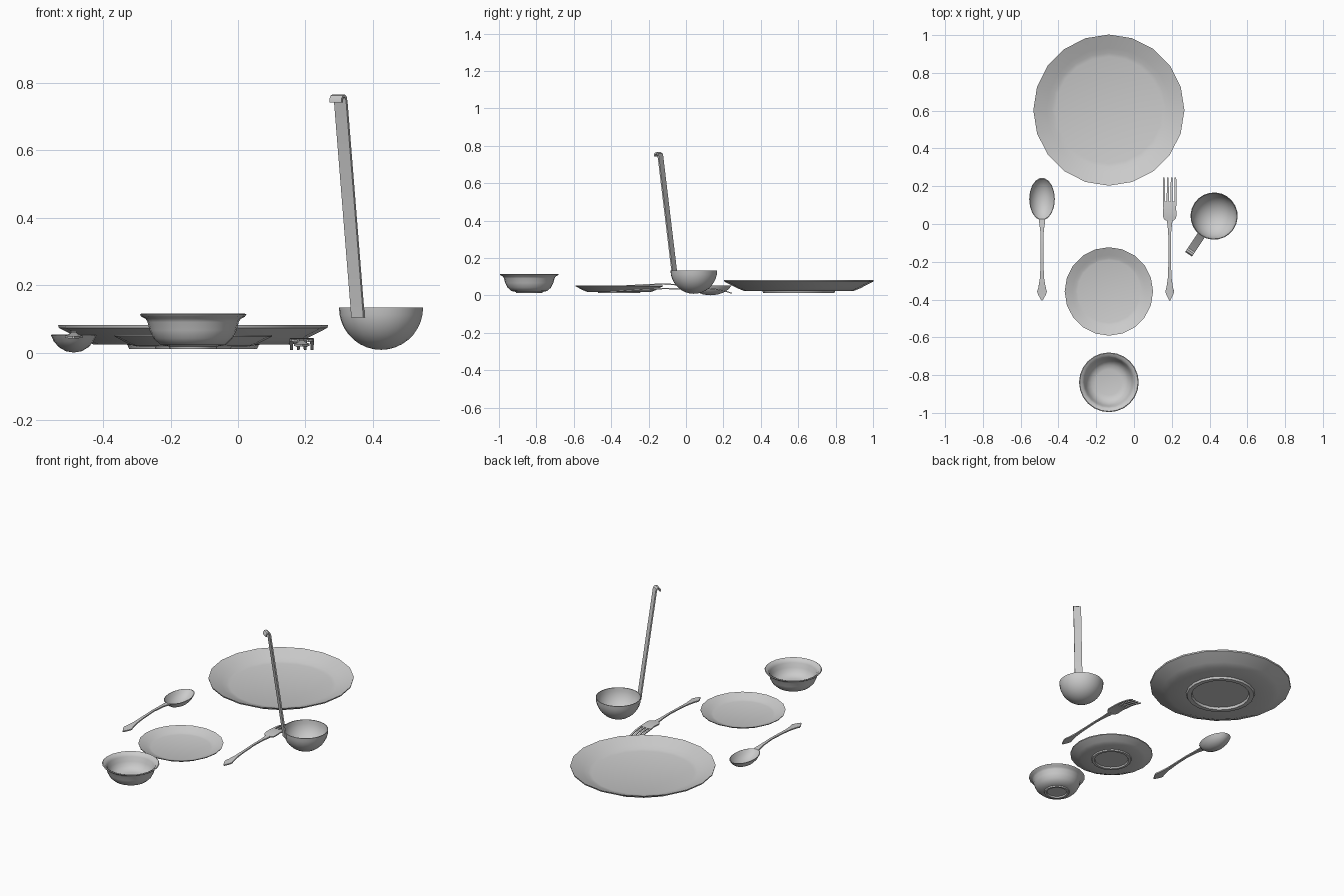
import bpy, bmesh, math
from mathutils import Vector

if "Cube" in bpy.data.objects:
    bpy.data.objects.remove(bpy.data.objects["Cube"])


def finish(name, bm, loc=(0, 0, 0), rot=0.0, angle=35):
    bmesh.ops.remove_doubles(bm, verts=bm.verts, dist=1e-5)
    bmesh.ops.recalc_face_normals(bm, faces=bm.faces)
    me = bpy.data.meshes.new(name)
    bm.to_mesh(me)
    bm.free()
    ob = bpy.data.objects.new(name, me)
    bpy.context.collection.objects.link(ob)
    ob.location = loc
    ob.rotation_euler.z = rot
    bpy.ops.object.select_all(action='DESELECT')
    ob.select_set(True)
    bpy.context.view_layer.objects.active = ob
    bpy.ops.object.shade_smooth_by_angle(angle=math.radians(angle))
    return ob


def lathe(bm, profile, n, sx=1.0, sy=1.0, cy=0.0):
    """Revolve an (r, z) profile that starts and ends on the axis."""
    rings = []
    for r, z in profile:
        if r == 0:
            rings.append([bm.verts.new((0, cy, z))] * n)
        else:
            rings.append([bm.verts.new((r * sx * math.cos(2 * math.pi * i / n),
                                        cy + r * sy * math.sin(2 * math.pi * i / n), z))
                          for i in range(n)])
    for a, b in zip(rings, rings[1:]):
        for i in range(n):
            j = (i + 1) % n
            bm.faces.new(list(dict.fromkeys((a[i], a[j], b[j], b[i]))))


def ribbon(bm, stations, thick, cx=0.0):
    """Flat bar along (y, z) stations with half widths: (y, z, half_width)."""
    rings = []
    for k, (y, z, w) in enumerate(stations):
        p, q = stations[max(k - 1, 0)], stations[min(k + 1, len(stations) - 1)]
        nrm = Vector((p[1] - q[1], q[0] - p[0])).normalized() * thick / 2
        rings.append([bm.verts.new((cx + s * w, y + t * nrm.x, z + t * nrm.y))
                      for s, t in ((-1, -1), (1, -1), (1, 1), (-1, 1))])
    for a, b in zip(rings, rings[1:]):
        for i in range(4):
            j = (i + 1) % 4
            bm.faces.new((a[i], a[j], b[j], b[i]))
    bm.faces.new(rings[0])
    bm.faces.new(rings[-1][::-1])


# Plates: same profile at two sizes
plate = [(0, .014), (.16, .014), (.165, 0), (.19, 0), (.195, .012), (.295, .013),
         (.33, .027), (.398, .062), (.4, .070), (.33, .040), (.303, .029), (.283, .024), (0, .024)]
for name, y, s in (("dinner_plate", .603, 1.0), ("side_plate", -.357, .585)):
    bm = bmesh.new()
    lathe(bm, [(r * s, z * s) for r, z in plate], 20)
    finish(name, bm, (-.133, y, .012), angle=25)

# Bowl with flared lip and foot ring
bm = bmesh.new()
lathe(bm, [(0, .020), (.055, .020), (.058, .012), (.070, .012), (.072, .019), (.097, .024),
           (.117, .043), (.129, .067), (.135, .091), (.141, .101), (.153, .107), (.158, .113),
           (.154, .116), (.139, .109), (.130, .094), (.123, .068), (.110, .046), (.092, .031),
           (.068, .026), (0, .025)], 24)
finish("soup_bowl", bm, (-.133, -.838, 0))

# Ladle: half-sphere cup, leaning handle with a hooked end
R, top = .125, .134
arc = [math.pi / 2 * i / 9 for i in range(10)]
outer = [(R * math.sin(a), top - R * math.cos(a)) for a in arc]
inner = [(r * .97, top - (top - z) * .97) for r, z in reversed(outer)]
outer[0], inner[-1] = (0, outer[0][1]), (0, inner[-1][1])
bm = bmesh.new()
lathe(bm, outer + inner, 24)
turn = math.atan2(.555, -.832)
finish("ladle_cup", bm, (.424, .042, 0), turn)

bm = bmesh.new()
w = .0215
ribbon(bm, [(.123, .105, w), (.127, .135, w), (.215, .745, w), (.219, .757, w), (.226, .762, w),
            (.234, .760, w), (.239, .753, w), (.239, .742, w)], .008)
finish("ladle_handle", bm, (.424, .042, 0), turn)

# Outline shared by both cutlery handles: y and half width
outline = [(-.405, .003), (-.375, .020), (-.358, .026), (-.335, .019), (-.285, .011),
           (-.22, .008), (-.12, .007), (-.04, .009), (.0, .014), (.025, .017)]

# Spoon: shallow oval bowl and arched handle
bm = bmesh.new()
spoon_z = [.046, .047, .048, .050, .053, .057, .061, .057, .053, .050]
ribbon(bm, [(y, z, w) for (y, w), z in zip(outline, spoon_z)], .007)
lathe(bm, [(0, .001), (.35, .005), (.65, .017), (.87, .034), (1, .053),
           (.96, .054), (.83, .037), (.62, .021), (.33, .009), (0, .006)], 18, .068, .113, .132)
finish("spoon", bm, (-.487, 0, 0))

# Fork: handle, rounded head and four tines curving down
bm = bmesh.new()
fork_z = [.022, .023, .024, .026, .029, .033, .037, .036, .035, .036]
ribbon(bm, [(y, z, w * .9) for (y, w), z in zip(outline, fork_z)], .007)
ribbon(bm, [(.018, .036, .020), (.027, .037, .031), (.045, .039, .036),
            (.085, .040, .034), (.118, .037, .036)], .007)
for i in range(4):
    ribbon(bm, [(.116, .0372, .0058), (.16, .033, .0055), (.205, .024, .005), (.246, .012, .004)],
           .006, (i - 1.5) * .0203)
finish("fork", bm, (.189, 0, 0))
